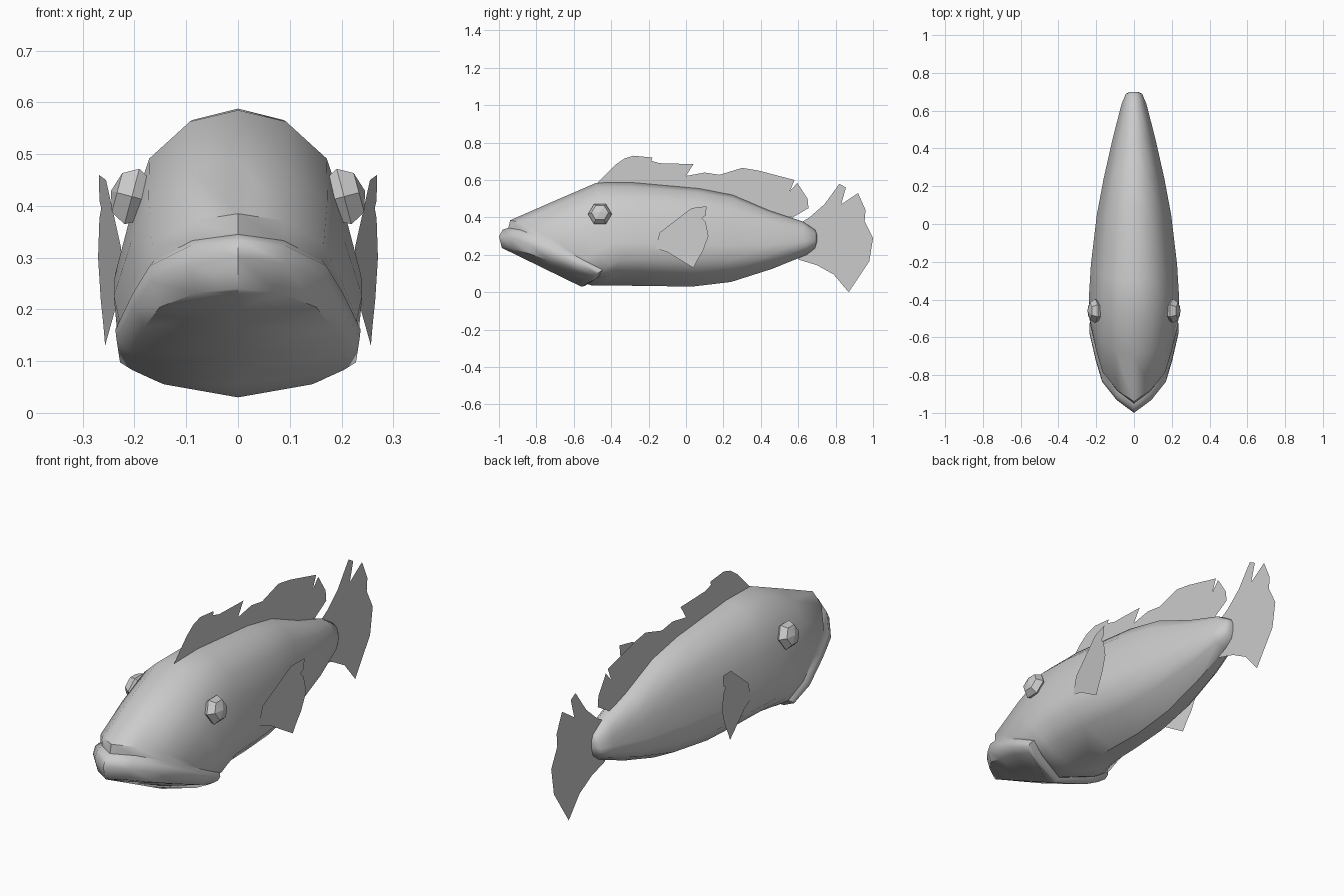
import bpy, bmesh, math
from mathutils import Matrix

if "Cube" in bpy.data.objects:
    bpy.data.objects.remove(bpy.data.objects["Cube"])


def make_object(name, bm, smooth=False):
    bmesh.ops.recalc_face_normals(bm, faces=bm.faces[:])
    mesh = bpy.data.meshes.new(name)
    bm.to_mesh(mesh)
    bm.free()
    ob = bpy.data.objects.new(name, mesh)
    bpy.context.collection.objects.link(ob)
    if smooth:
        bpy.ops.object.select_all(action='DESELECT')
        bpy.context.view_layer.objects.active = ob
        ob.select_set(True)
        bpy.ops.object.shade_smooth_by_angle(angle=math.radians(45))
    return ob


def mirror_x(ob):
    ob.modifiers.new("mirror", 'MIRROR').use_axis[0] = True


def fin(name, outline, x_at):
    bm = bmesh.new()
    bm.faces.new([bm.verts.new((x_at(y), y, z)) for y, z in outline])
    bmesh.ops.triangulate(bm, faces=bm.faces[:])
    return make_object(name, bm)


# Half cross-section: (fraction from top to bottom, width factor, backward bow)
HALF = [(0, 0, 0), (.04, .39, .05), (.17, .72, .09), (.35, .86, .12),
        (.58, 1, .16), (.75, .97, .19), (.88, .68, .11), (1, 0, 0)]

# Body rings, tail to mouth: top y, top z, bottom y, bottom z, half width, bow
RINGS = [
    (.70, .31, .70, .27, .02, 0),
    (.69, .335, .69, .235, .043, 0),
    (.62, .38, .645, .20, .066, 0),
    (.45, .435, .46, .125, .112, 0),
    (.25, .52, .24, .055, .16, 0),
    (.07, .555, .03, .03, .197, 0),
    (-.30, .588, -.15, .033, .228, 0),
    (-.48, .585, -.30, .035, .238, 0),
    (-.70, .49, -.42, .035, .24, .4),
    (-.94, .385, -.50, .035, .23, .9),
    (-.95, .345, -.53, .045, .226, 1),
    (-.98, .335, -.54, .035, .237, 1),
    (-1.0, .30, -.555, .03, .235, 1),
    (-.985, .24, -.56, .03, .21, .9),
    (-.98, .235, -.56, .03, 0, 0),
]

# Body: loft of the rings; the last one collapses to the jaw's centre ridge
bm = bmesh.new()
loops = []
for ty, tz, by, bz, w, bow in RINGS:
    right = [(w * f, ty + (by - ty) * t + bow * b, tz + (bz - tz) * t)
             for t, f, b in HALF]
    left = [(-x, y, z) for x, y, z in right[-2:0:-1]]
    loops.append([bm.verts.new(p) for p in right + left])
n = len(loops[0])
for a, b in zip(loops, loops[1:]):
    for i in range(n):
        j = (i + 1) % n
        bm.faces.new((a[i], a[j], b[j], b[i]))
bm.faces.new(loops[0])
bmesh.ops.remove_doubles(bm, verts=bm.verts[:], dist=.0005)
make_object("body", bm, smooth=True)

# Eyes: faceted six-sided balls, tilted a little upward
bm = bmesh.new()
bmesh.ops.create_uvsphere(
    bm, u_segments=6, v_segments=4, radius=1,
    matrix=Matrix.Translation((.205, -.46, .418))
    @ Matrix.Rotation(math.radians(-15), 4, 'Y')
    @ Matrix.Diagonal((.042, .064, .064, 1))
    @ Matrix.Rotation(math.radians(90), 4, 'Y'))
mirror_x(make_object("eye", bm))

# Ragged back fin
fin("dorsal_fin", [
    (-.48, .58), (-.38, .68), (-.33, .715), (-.28, .73), (-.18, .72),
    (-.2, .65), (-.14, .69), (.04, .685), (0, .622), (.1, .64), (.18, .628),
    (.3, .665), (.36, .65), (.33, .608), (.39, .65), (.58, .6), (.555, .54),
    (.595, .585), (.65, .5), (.655, .45), (.57, .4), (.45, .42), (.25, .5),
    (.05, .54), (-.3, .57)], lambda y: 0)

# Tail fin
fin("tail_fin", [
    (.61, .37), (.66, .4), (.74, .47), (.82, .58), (.855, .56), (.83, .47),
    (.92, .53), (.96, .44), (.955, .38), (1, .29), (.98, .165), (.87, 0),
    (.79, .095), (.7, .145), (.6, .175), (.62, .28)], lambda y: 0)

# Side fins, flaring outward to the back
mirror_x(fin("side_fin", [
    (-.165, .235), (-.14, .32), (-.02, .36), (.03, .45), (.11, .46),
    (.105, .41), (.06, .38), (.105, .375), (.12, .3), (.09, .22), (.03, .24),
    (.06, .17), (.04, .13), (-.03, .175), (-.1, .215)],
    lambda y: .25 + .17 * y))
